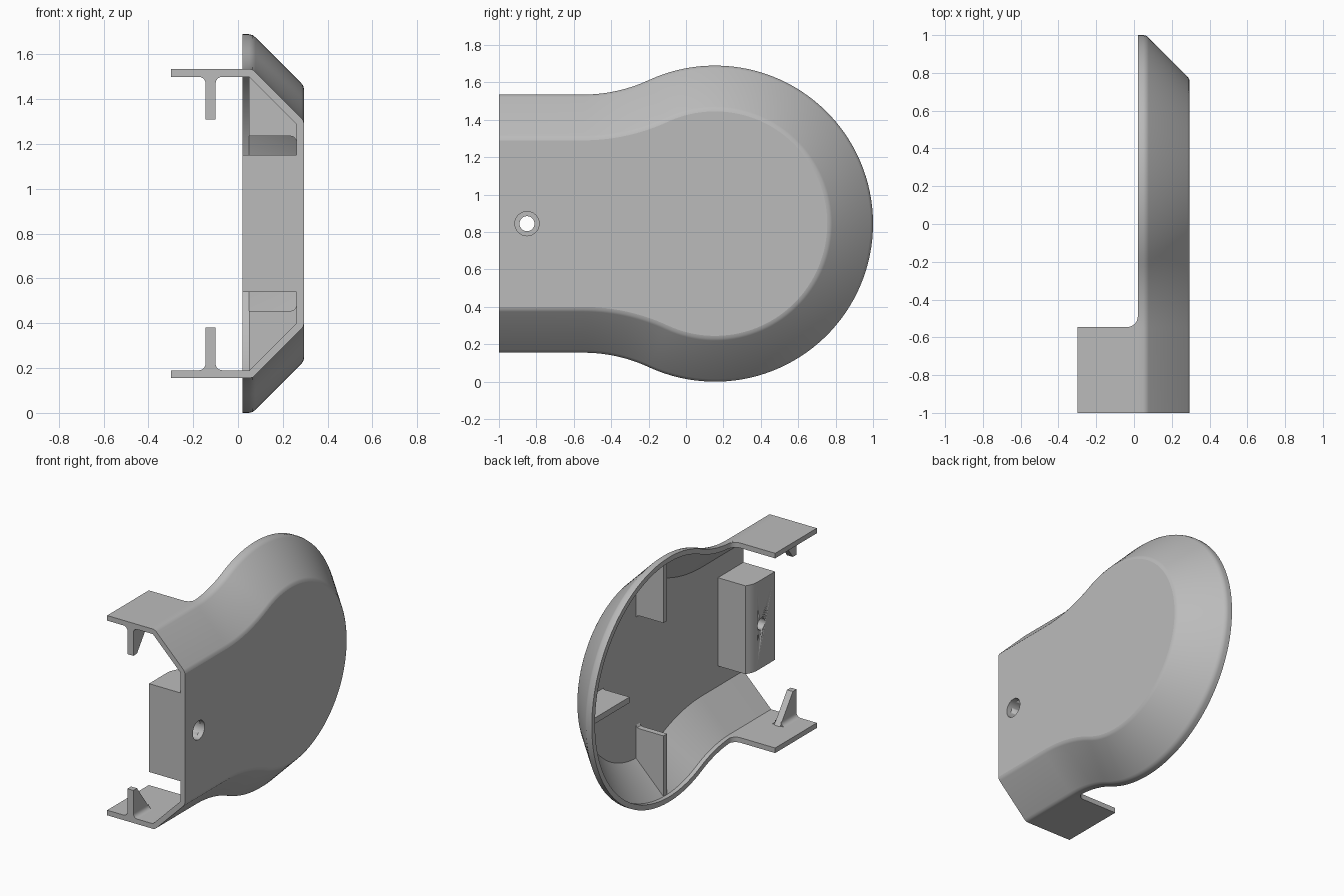
import bpy, bmesh
from math import sin, cos, pi, atan2, sqrt
from mathutils import Vector

if "Cube" in bpy.data.objects:
    bpy.data.objects.remove(bpy.data.objects["Cube"], do_unlink=True)

grey = bpy.data.materials.new("plain_grey")
grey.use_nodes = True
GREY = (0.5, 0.5, 0.5, 1)
grey.diffuse_color = GREY
grey.node_tree.nodes["Principled BSDF"].inputs["Base Color"].default_value = GREY

MID = 0.845            # height of the mirror plane and radius of the round end
CY, HALF = 0.155, 0.69  # round end centre, half height of the straight end
NECK = -0.55           # where the straight edge starts to flare
FILLET = 0.836
THICK = 0.035


def finish(name, bm, smooth=True):
    bmesh.ops.recalc_face_normals(bm, faces=bm.faces)
    mesh = bpy.data.meshes.new(name)
    bm.to_mesh(mesh)
    bm.free()
    mesh.materials.append(grey)
    ob = bpy.data.objects.new(name, mesh)
    bpy.context.collection.objects.link(ob)
    if smooth:
        bpy.ops.object.select_all(action='DESELECT')
        ob.select_set(True)
        bpy.context.view_layer.objects.active = ob
        bpy.ops.object.shade_smooth_by_angle(angle=0.55)
        for p in mesh.polygons:      # large caps stay perfectly flat
            if len(p.vertices) > 4:
                p.use_smooth = False
    return ob


def prism(name, points, axis, lo, hi):
    """Extrude a 2D outline along an axis; points use the other two axes in order."""
    bm = bmesh.new()
    rings = []
    for t in (lo, hi):
        ring = []
        for p in points:
            co = list(p)
            co.insert(axis, t)
            ring.append(bm.verts.new(co))
        rings.append(ring)
        bm.faces.new(ring)
    n = len(points)
    for i in range(n):
        j = (i + 1) % n
        bm.faces.new((rings[0][i], rings[0][j], rings[1][j], rings[1][i]))
    return finish(name, bm)


def arc(cx, cy, r, a, b, n):
    return [(cx + r * cos(a + (b - a) * i / n), cy + r * sin(a + (b - a) * i / n))
            for i in range(n + 1)]


def outline(d):
    """Shell outline in (y, z), moved inward by d, from lower front round to upper front."""
    tilt = atan2(HALF + FILLET, NECK - CY)
    neck = arc(NECK, HALF + FILLET, FILLET + d, -pi / 2, tilt - pi, 14)
    upper = [(-1, HALF - d)] + neck + arc(CY, 0, MID - d, tilt, 0, 40)[1:]
    lower = [(y, -z) for y, z in upper[:-1]]
    return [(y, z + MID) for y, z in lower + upper[::-1]]


# Shell: wall section (inset, x) swept round the outline, open at the front
section = [(0.245, 0.295), (0.23, 0.291), (0.219, 0.283), (0.014, 0.078), (0.004, 0.066),
           (0, 0.05), (0, 0.02), (THICK, 0.02), (THICK, 0.05), (0.245, 0.26)]
bm = bmesh.new()
rings = [[bm.verts.new((x, y, z)) for y, z in outline(d)] for d, x in section]
for a, b in zip(rings, rings[1:]):
    for i in range(len(a) - 1):
        bm.faces.new((a[i], a[i + 1], b[i + 1], b[i]))
bm.faces.new(rings[0])
bm.faces.new(rings[-1])
bm.faces.new([r[0] for r in rings] + [r[-1] for r in reversed(rings)])
shell = finish("shell", bm)

# Screw block behind the open front edge
block_plan = [(0.26, -1), (0.02, -1), (0.02, -0.89)] + \
    arc(0.02, -0.83, 0.06, -pi / 2, 0, 6)[1:] + [(0.08, -0.72), (0.26, -0.72)]
block_plan = [(0.26, -1), (0.02, -1), (0.02, -0.8), (0.024, -0.77), (0.035, -0.745),
              (0.05, -0.72), (0.26, -0.72)]
block = prism("screw_block", block_plan, 2, 0.54, 1.15)

# Counterbored screw hole
bm = bmesh.new()
steps = [(0.04, -0.05), (0.04, 0.12), (0.065, 0.12), (0.065, 0.35)]
rings = [[bm.verts.new((x, y, z)) for y, z in arc(-0.85, MID, r, 0, 2 * pi, 40)[:-1]]
         for r, x in steps]
for a, b in zip(rings, rings[1:]):
    for i in range(40):
        j = (i + 1) % 40
        bm.faces.new((a[i], a[j], b[j], b[i]))
bm.faces.new(rings[0])
bm.faces.new(rings[-1])
cutter = finish("hole_cutter", bm)
cutter.hide_render = True
cutter.hide_set(True)
for ob in (shell, block):
    mod = ob.modifiers.new("screw_hole", 'BOOLEAN')
    mod.operation = 'DIFFERENCE'
    mod.solver = 'EXACT'
    mod.object = cutter

# Parts repeated above and below the mirror plane
flange_plan = [(-0.3, -1), (0.02, -1)] + \
    arc(-0.035, -0.49, 0.055, 0, -pi / 2, 8) + [(-0.3, -0.545)]
for side, s in (("upper", 1), ("lower", -1)):
    def at(h):
        return MID + s * h

    inner = HALF - THICK
    prism(side + "_flange", flange_plan, 2, at(inner), at(HALF))
    # Clip: tapered tab with concave fillets at its root
    prism(side + "_clip", [(-1, at(inner)), (-1, at(0.465)), (-0.96, at(0.465)),
                           (-0.82, at(inner))], 0, -0.145, -0.1)
    for edge, dx in ((-0.145, -1), (-0.1, 1)):
        curve = arc(0.03, 0.03, 0.03, pi, 1.5 * pi, 6)
        prism(side + "_clip_fillet",
              [(edge, at(inner))] + [(edge + dx * u, at(inner - v)) for u, v in curve],
              1, -1, -0.83)
    # Stiffening rib across the shell
    rib = [(0.05, 0.808), (0.265, 0.594), (0.265, 0.36), (0.258, 0.375),
           (0.25, 0.386), (0.235, 0.39), (0.05, 0.39)]
    prism(side + "_rib", [(x, at(h)) for x, h in rib], 1, CY - 0.02, CY + 0.02)

# Rib at the round end
prism("end_rib", [(x, CY + h) for x, h in rib], 2, MID - 0.02, MID + 0.02)
